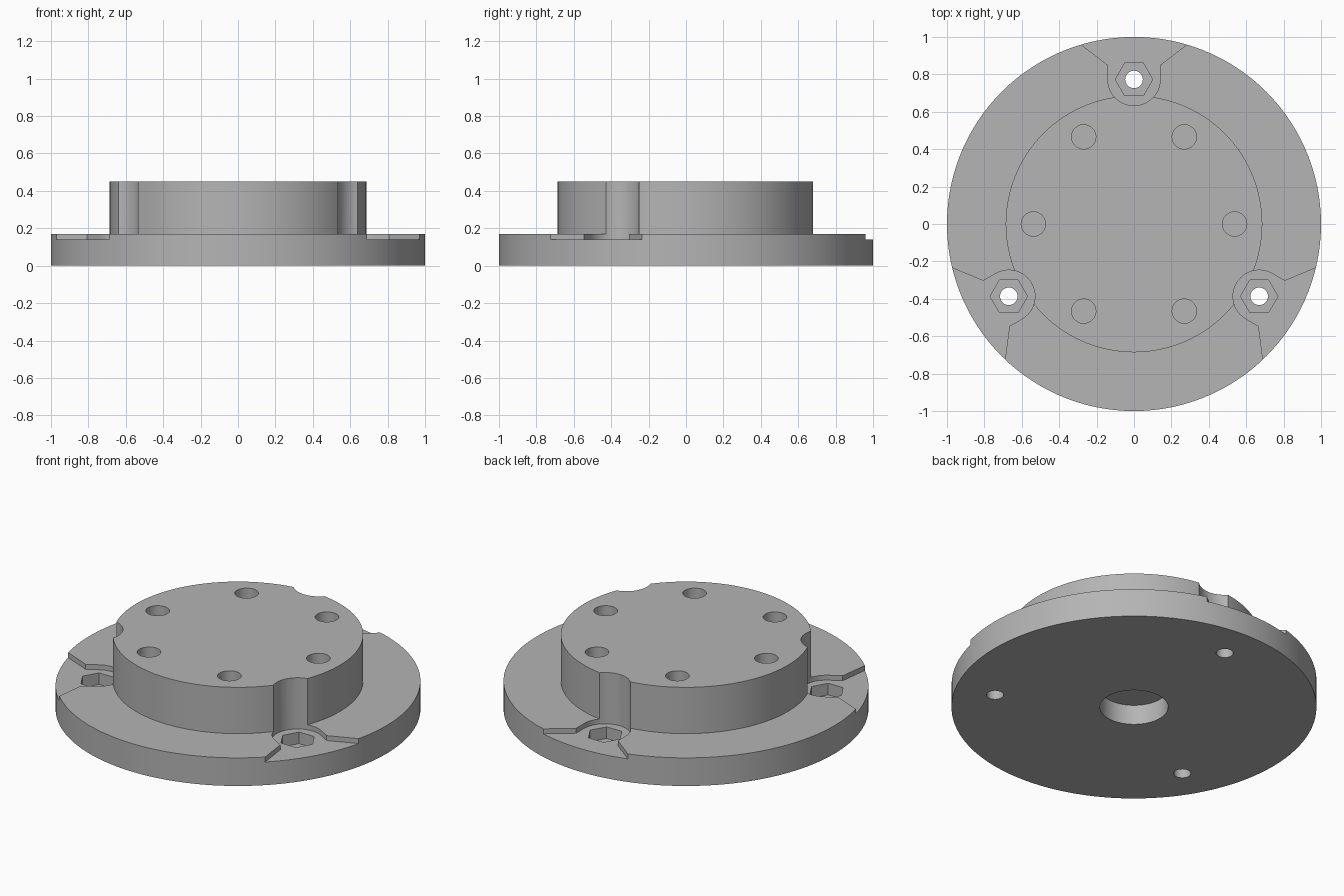
import bpy
import bmesh
from math import pi, cos, sin, radians
from mathutils import Matrix

cube = bpy.data.objects.get("Cube")
if cube:
    bpy.data.objects.remove(cube)

grey = bpy.data.materials.new("machined grey")
grey.use_nodes = True
colour = (0.46, 0.46, 0.46, 1)
grey.diffuse_color = colour
grey.node_tree.nodes["Principled BSDF"].inputs["Base Color"].default_value = colour


def circle(radius, count, cx=0, cy=0):
    return [(cx + radius * cos(2 * pi * i / count),
             cy + radius * sin(2 * pi * i / count)) for i in range(count)]


def add_prism(bm, outline, low, high, turn=0):
    """Extrude a counter-clockwise outline and turn it about the z axis."""
    spin = Matrix.Rotation(turn, 3, "Z")
    bottom = [bm.verts.new(spin @ bm_point(p, low)) for p in outline]
    top = [bm.verts.new(spin @ bm_point(p, high)) for p in outline]
    bm.faces.new(bottom[::-1])
    bm.faces.new(top)
    for i in range(len(outline)):
        j = (i + 1) % len(outline)
        bm.faces.new((bottom[i], bottom[j], top[j], top[i]))


def bm_point(p, z):
    return Matrix.Translation((p[0], p[1], z)).translation


def make_object(name, bm):
    mesh = bpy.data.meshes.new(name)
    bmesh.ops.recalc_face_normals(bm, faces=bm.faces)
    bm.to_mesh(mesh)
    bm.free()
    mesh.materials.append(grey)
    obj = bpy.data.objects.new(name, mesh)
    bpy.context.collection.objects.link(obj)
    return obj


# Stepped body: wide base, raised hub and a blind bore underneath
profile = [(0, 0.12), (0.187, 0.12), (0.187, 0), (1, 0),
           (1, 0.17), (0.686, 0.17), (0.686, 0.45), (0, 0.45)]
bm = bmesh.new()
points = [bm.verts.new((r, 0, z)) for r, z in profile]
edges = [bm.edges.new(pair) for pair in zip(points, points[1:])]
bmesh.ops.spin(bm, geom=points + edges, cent=(0, 0, 0), axis=(0, 0, 1),
               angle=2 * pi, steps=120)
bmesh.ops.remove_doubles(bm, verts=bm.verts, dist=0.0001)
body = make_object("flanged_hub", bm)

# Flared recess outline: round inner end, short neck, opening at the rim
BOLT_Y = 0.773
recess = [(0.14 * cos(pi + pi * i / 24), BOLT_Y + 0.14 * sin(pi + pi * i / 24))
          for i in range(25)]
recess += [(0.14, 0.85), (0.42, 1.064), (-0.42, 1.064), (-0.14, 0.85)]

recesses, sockets, bolt_holes, hub_holes = [bmesh.new() for _ in range(4)]
for k in range(3):
    turn = radians(120 * k)
    add_prism(recesses, recess, 0.14, 0.6, turn)
    add_prism(sockets, circle(0.1, 6, 0, BOLT_Y), 0.07, 0.3, turn)
    add_prism(bolt_holes, circle(0.047, 32, 0, BOLT_Y), -0.1, 0.3, turn)

# Ring of six blind holes in the hub
for k in range(6):
    add_prism(hub_holes, circle(0.065, 32, 0.538, 0), 0.17, 0.6, radians(60 * k))

cutters = [make_object("recess_cutter", recesses),
           make_object("hex_socket_cutter", sockets),
           make_object("bolt_hole_cutter", bolt_holes),
           make_object("hub_hole_cutter", hub_holes)]
for cutter in cutters:
    cutter.hide_render = True
    cut = body.modifiers.new(cutter.name, "BOOLEAN")
    cut.operation = "DIFFERENCE"
    cut.solver = "EXACT"
    cut.object = cutter

# Bake the cuts, then drop the cutters
bpy.context.view_layer.update()
graph = bpy.context.evaluated_depsgraph_get()
result = bpy.data.meshes.new_from_object(body.evaluated_get(graph))
body.modifiers.clear()
body.data = result
for cutter in cutters:
    bpy.data.objects.remove(cutter)

# Smooth round walls, crisp edges
for obj in bpy.context.selected_objects:
    obj.select_set(False)
body.select_set(True)
bpy.context.view_layer.objects.active = body
bpy.ops.object.shade_smooth_by_angle(angle=radians(30))
